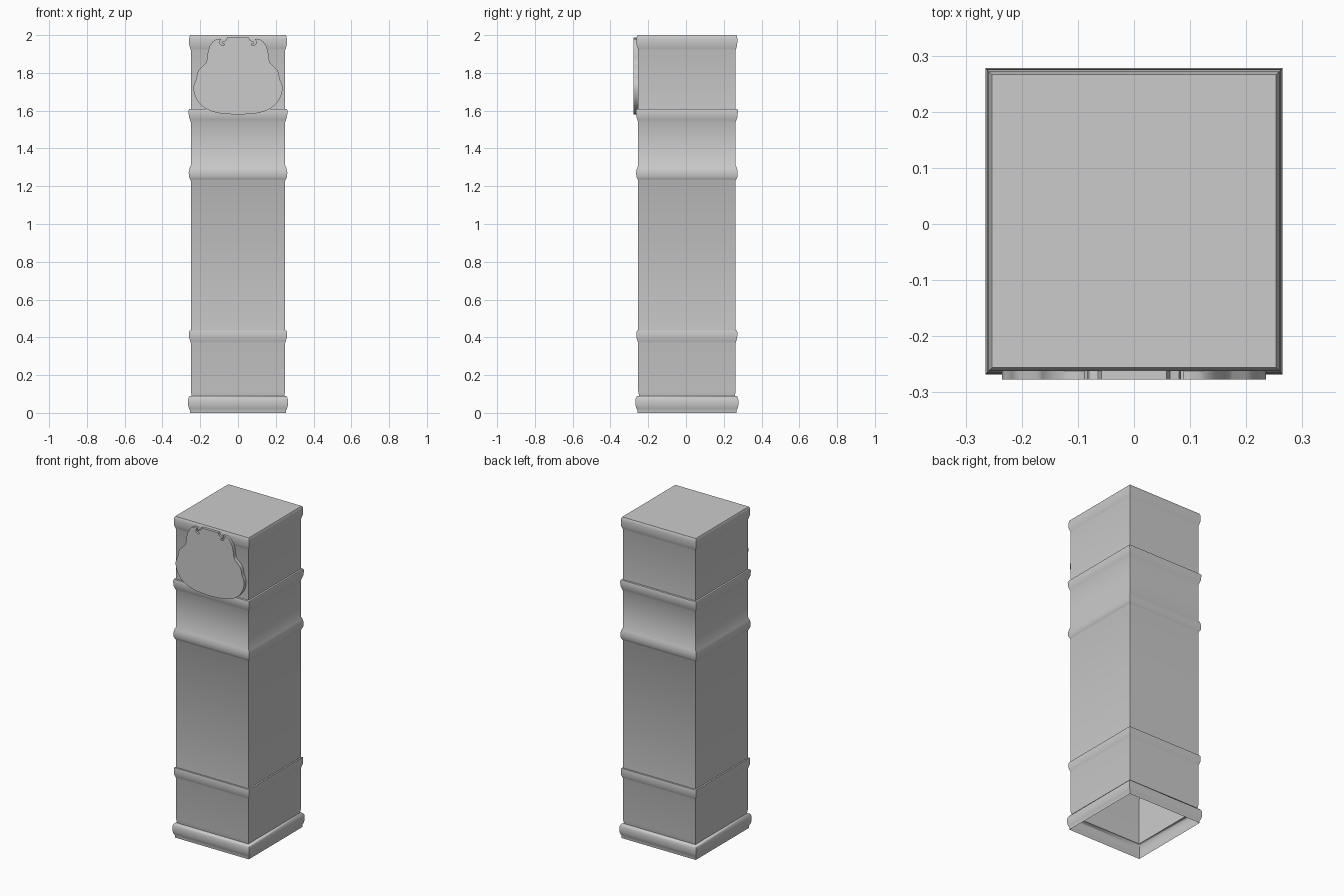
import bpy, bmesh
from mathutils import Vector

if "Cube" in bpy.data.objects:
    bpy.data.objects.remove(bpy.data.objects["Cube"])

HX, HY, CY = 0.25, 0.258, 0.005   # shaft half sizes and centre offset


def finish(name, bm, angle):
    me = bpy.data.meshes.new(name)
    bm.to_mesh(me)
    bm.free()
    ob = bpy.data.objects.new(name, me)
    bpy.context.collection.objects.link(ob)
    bpy.ops.object.select_all(action='DESELECT')
    ob.select_set(True)
    bpy.context.view_layer.objects.active = ob
    bpy.ops.object.shade_smooth_by_angle(angle=angle)
    return ob


def smooth_line(pts, steps=4):
    """Catmull-Rom curve through the points."""
    out = []
    p = [Vector(q) for q in pts]
    p = [p[0]] + p + [p[-1]]
    for a, b, c, d in zip(p, p[1:], p[2:], p[3:]):
        for i in range(steps):
            t = i / steps
            out.append(0.5 * (2 * b + (c - a) * t + (2 * a - 5 * b + 4 * c - d) * t * t
                              + (3 * b - a - 3 * c + d) * t ** 3))
    out.append(p[-1])
    return out


# Pillar: moulding profile (outward offset, height), open at the bottom
profile = [(0.005, 0), (0.005, 0.015), (0.010, 0.025), (0.014, 0.04), (0.015, 0.06),
           (0.013, 0.077), (0.007, 0.088), (-0.004, 0.09), (-0.003, 0.10), (0, 0.115),
           (0, 0.37), (0.003, 0.38), (0.008, 0.395), (0.009, 0.425), (0.007, 0.435), (0, 0.437),
           (0, 1.23), (0.004, 1.238), (0.010, 1.25), (0.011, 1.275), (0.006, 1.298), (0, 1.31),
           (0, 1.54), (0.004, 1.55), (0.010, 1.57), (0.012, 1.60), (0.009, 1.608), (0, 1.61),
           (0, 1.92), (0.003, 1.93), (0.008, 1.947), (0.009, 1.98), (0.007, 1.992), (0.003, 2.0)]
bm = bmesh.new()
rings = []
for d, z in profile:
    x, y = HX + d, HY + d
    rings.append([bm.verts.new((sx * x, CY + sy * y, z))
                  for sx, sy in ((-1, -1), (1, -1), (1, 1), (-1, 1))])
for lo, hi in zip(rings, rings[1:]):
    for i in range(4):
        j = (i + 1) % 4
        bm.faces.new((lo[i], lo[j], hi[j], hi[i]))
bm.faces.new(rings[-1])
finish("pillar", bm, 0.9)

# Ornamental plate: right half outline from top to bottom, mirrored
curl = [(0.058, 1.988), (0.064, 1.972), (0.080, 1.968), (0.083, 1.957), (0.072, 1.952),
        (0.078, 1.945), (0.092, 1.950), (0.097, 1.966), (0.088, 1.977)]
rim = [(0.098, 1.981), (0.125, 1.973), (0.148, 1.945), (0.160, 1.905), (0.167, 1.86),
       (0.185, 1.838), (0.211, 1.81), (0.222, 1.765), (0.235, 1.73), (0.230, 1.685),
       (0.205, 1.64), (0.160, 1.605), (0.095, 1.586), (0.0, 1.579)]
half = smooth_line(curl, 3) + smooth_line(rim, 4)
outline = half + [Vector((-p.x, p.y)) for p in reversed(half[:-1])]
bm = bmesh.new()
front = [bm.verts.new((p.x, -0.277, p.y)) for p in outline]
back = [bm.verts.new((p.x, -0.255, p.y)) for p in outline]
n = len(outline)
for i in range(n):
    j = (i + 1) % n
    bm.faces.new((front[i], front[j], back[j], back[i]))
bm.faces.new(front)
bm.faces.new(list(reversed(back)))
bmesh.ops.recalc_face_normals(bm, faces=bm.faces)
finish("front_plate", bm, 0.6)
